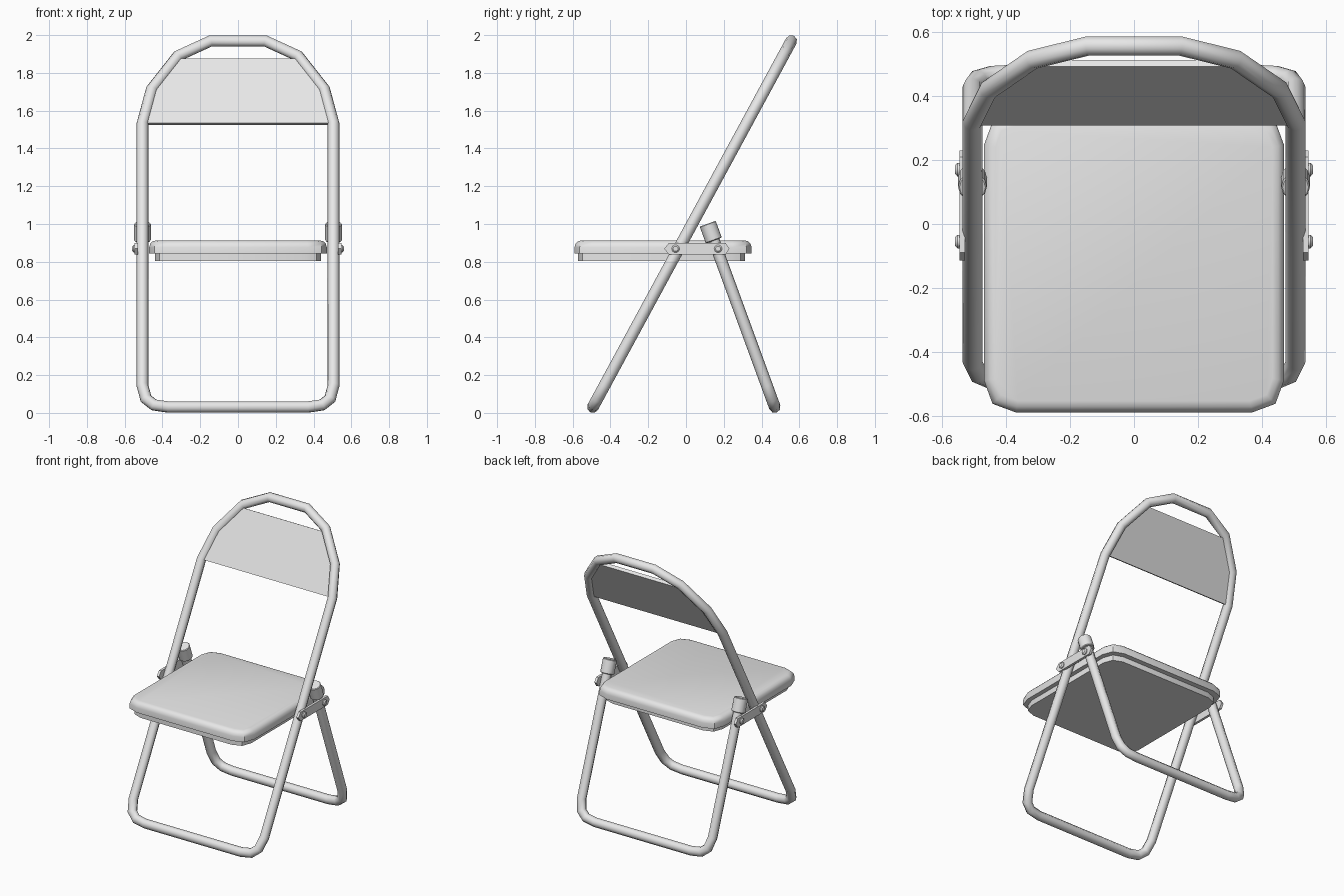
import bpy
import bmesh
from math import cos, sin, pi
from mathutils import Vector, Matrix

if "Cube" in bpy.data.objects:
    bpy.data.objects.remove(bpy.data.objects["Cube"], do_unlink=True)

grey = bpy.data.materials.new("light_grey")
grey.use_nodes = True
grey.diffuse_color = (0.8, 0.8, 0.8, 1)
grey.node_tree.nodes["Principled BSDF"].inputs["Base Color"].default_value = (0.8, 0.8, 0.8, 1)


def finish(name, bm, angle=40):
    bmesh.ops.recalc_face_normals(bm, faces=bm.faces[:])
    mesh = bpy.data.meshes.new(name)
    bm.to_mesh(mesh)
    bm.free()
    mesh.materials.append(grey)
    obj = bpy.data.objects.new(name, mesh)
    bpy.context.collection.objects.link(obj)
    bpy.ops.object.select_all(action="DESELECT")
    obj.select_set(True)
    bpy.context.view_layer.objects.active = obj
    bpy.ops.object.shade_smooth_by_angle(angle=angle * pi / 180)
    return obj


class Plane:
    """Tilted plane through y0 at height z0, leaning by k in y per unit of z."""

    def __init__(self, y0, z0, k):
        self.y0, self.z0, self.k = y0, z0, k
        self.up = Vector((0, k, 1)).normalized()
        self.normal = Vector((0, 1, -k)).normalized()

    def at(self, x, z):
        return Vector((x, self.y0 + self.k * (z - self.z0), z))


def mirrored(half):
    return half + [(-x, z) for x, z in reversed(half)]


def tube(name, plane, path, radius, closed, sides=8):
    pts = [plane.at(*p) for p in path]
    n = len(pts)
    bm = bmesh.new()
    rings = []
    for i, p in enumerate(pts):
        before = (p - pts[i - 1]).normalized()
        after = (pts[(i + 1) % n] - p).normalized()
        if not closed and i == 0:
            before = after
        if not closed and i == n - 1:
            after = before
        t = (before + after).normalized()
        side = plane.normal.cross(t) / t.dot(after)
        rings.append([bm.verts.new(p + radius * (side * cos(2 * pi * j / sides)
                                                 + plane.normal * sin(2 * pi * j / sides)))
                      for j in range(sides)])
    for i in range(n if closed else n - 1):
        a, b = rings[i], rings[(i + 1) % n]
        for j in range(sides):
            k = (j + 1) % sides
            bm.faces.new((a[j], a[k], b[k], b[j]))
    if not closed:
        bm.faces.new(rings[0])
        bm.faces.new(rings[-1])
    return finish(name, bm, 50)


def prism(name, points, depth, bevel=0):
    bm = bmesh.new()
    base = bm.faces.new([bm.verts.new(p) for p in points])
    top = bmesh.ops.extrude_face_region(bm, geom=[base])["geom"]
    verts = [v for v in top if isinstance(v, bmesh.types.BMVert)]
    bmesh.ops.translate(bm, verts=verts, vec=depth)
    if bevel:
        rim = [e for e in top if isinstance(e, bmesh.types.BMEdge)]
        bmesh.ops.bevel(bm, geom=rim, offset=bevel, segments=3, profile=0.5, affect="EDGES")
    if base.is_valid and not any(len(e.link_faces) == 1 for e in bm.edges):
        pass
    elif not base.is_valid:
        bmesh.ops.holes_fill(bm, edges=[e for e in bm.edges if e.is_boundary])
    return finish(name, bm)


def cylinder(name, centre, axis, radius, length, sides, bevel, tip=None):
    bm = bmesh.new()
    turn = Vector((0, 0, 1)).rotation_difference(Vector(axis)).to_matrix().to_4x4()
    bmesh.ops.create_cone(bm, cap_ends=True, segments=sides, radius1=radius,
                          radius2=radius if tip is None else tip, depth=length,
                          matrix=Matrix.Translation(centre) @ turn)
    if bevel:
        ends = [e for e in bm.edges if any(len(f.verts) > 4 for f in e.link_faces)]
        bmesh.ops.bevel(bm, geom=ends, offset=bevel, segments=1, affect="EDGES")
    return finish(name, bm)


def rounded_rect(w, y_front, y_back, z, c):
    corner = [(0, c), (0.27 * c, 0.27 * c), (c, 0)]
    right = [(w - dx, y_front + dy) for dx, dy in reversed(corner)]
    right += [(w - dx, y_back - dy) for dx, dy in corner]
    return [Vector((x, y, z)) for x, y in mirrored(right)]


# Main hoop: front legs, floor bar and arched back in one loop
front = Plane(-0.493, 0.031, 0.542)
foot = [(0.37, 0.031), (0.445, 0.042), (0.487, 0.075), (0.506, 0.145)]
arch = [(0.506, 1.53), (0.456, 1.715), (0.318, 1.89), (0.145, 1.969)]
tube("main_frame", front, mirrored(foot + arch), 0.031, True)

# Rear leg hoop, open at the top
rear = Plane(0.47, 0.031, -0.366)
tube("rear_legs", rear, mirrored([(0.506, 0.97)] + foot[::-1]), 0.031, False)

# Back panel filling the lower part of the arch
half = 0.012
panel = mirrored([(0.495, 1.53), (0.453, 1.715), (0.33, 1.87)])
prism("back_panel", [front.at(x, z) - front.normal * half for x, z in panel],
      front.normal * 2 * half)

# Seat cushion and the pan under it
prism("seat_cushion", rounded_rect(0.47, -0.59, 0.347, 0.843, 0.1), Vector((0, 0, 0.07)), 0.036)
prism("seat_pan", rounded_rect(0.44, -0.573, 0.312, 0.805, 0.09), Vector((0, 0, 0.045)))

# Hinge links, bolts and leg caps on both sides
for side, s in (("left", 1), ("right", -1)):
    link = [(-0.115, 0.869), (-0.09, 0.838), (0.21, 0.838),
            (0.23, 0.869), (0.21, 0.9), (-0.09, 0.9)]
    prism(side + "_hinge_link", [Vector((s * 0.53, y, z)) for y, z in link],
          Vector((s * 0.017, 0, 0)))
    for spot, y in (("front", -0.055), ("rear", 0.17)):
        cylinder(f"{side}_{spot}_bolt", (s * 0.548, y, 0.869), (s, 0, 0), 0.021, 0.024, 10, 0.007)
    cylinder(side + "_leg_cap", rear.at(s * 0.506, 0.957), rear.up, 0.045, 0.095, 12, 0.004)
